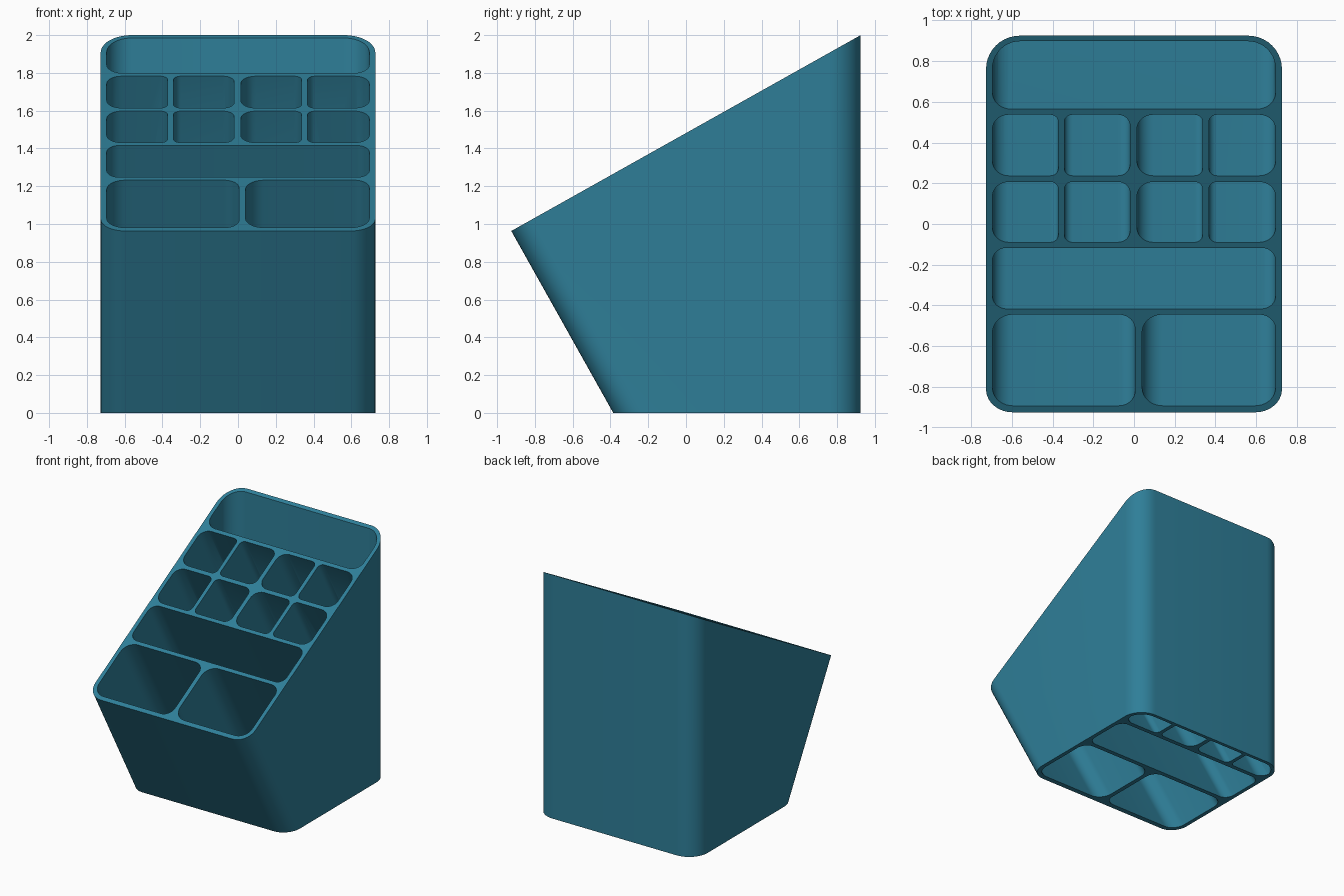
import bpy, bmesh, math

if "Cube" in bpy.data.objects:
    bpy.data.objects.remove(bpy.data.objects["Cube"])

HALF_W, FRONT, BACK = 0.727, -0.925, 0.925      # outer extents
LIP, TOP = 0.963, 2.0                           # rim height at front and back
WALL = 0.032
ANG = math.atan2(TOP - LIP, BACK - FRONT)
C, S, T = math.cos(ANG), math.sin(ANG), math.tan(ANG)


def rim_z(y):
    return LIP + (y - FRONT) * T


def rounded(x0, x1, y0, y1, radii, seg=10):
    """Rounded rectangle, corners: front left, front right, back right, back left."""
    pts = []
    corners = ((x0, y0, 1, 1), (x1, y0, -1, 1), (x1, y1, -1, -1), (x0, y1, 1, -1))
    for i, ((x, y, sx, sy), r) in enumerate(zip(corners, radii)):
        for k in range(seg + 1 if r else 1):
            a = math.pi + (i + k / seg) * math.pi / 2
            pts.append((x + sx * r + r * math.cos(a), y + sy * r + r * math.sin(a)))
    return pts


def loft(bm, top, bottom):
    """Closed solid between two matching loops."""
    t = [bm.verts.new(p) for p in top]
    b = [bm.verts.new(p) for p in bottom]
    bm.faces.new(t)
    bm.faces.new(b[::-1])
    for i in range(len(t)):
        j = (i + 1) % len(t)
        bm.faces.new((t[i], b[i], b[j], t[j]))


def make(name, bm):
    bmesh.ops.recalc_face_normals(bm, faces=bm.faces)
    me = bpy.data.meshes.new(name)
    bm.to_mesh(me)
    bm.free()
    ob = bpy.data.objects.new(name, me)
    bpy.context.collection.objects.link(ob)
    return ob


def boolean(ob, other, operation):
    m = ob.modifiers.new(operation.lower(), 'BOOLEAN')
    m.operation, m.object, m.solver = operation, other, 'EXACT'
    bpy.ops.object.select_all(action='DESELECT')
    ob.select_set(True)
    bpy.context.view_layer.objects.active = ob
    bpy.ops.object.modifier_apply(modifier=m.name)
    bpy.data.objects.remove(other)


# Body: front corners lean with the front wall, back corners run vertically
bm = bmesh.new()
front = rounded(-HALF_W, HALF_W, FRONT / C, BACK / C, (0.13,) * 4)[:22]
back = rounded(-HALF_W, HALF_W, FRONT, BACK, (0.165,) * 4)[22:]
top, bottom = [], []
for x, s in front:
    y = s * C
    top.append((x, y, rim_z(y)))
    bottom.append((x, y + rim_z(y) * T, 0))
for x, y in back:
    top.append((x, y, rim_z(y)))
    bottom.append((x, y, 0))
loft(bm, top, bottom)
body = make("organizer_body", bm)

# Pockets: prisms square to the sloping rim (x0, x1, y0, y1, corner radii)
pockets = [
    (-0.695, 0.005, -0.893, -0.445, (0.1, 0.08, 0.08, 0.1)),
    (0.04, 0.695, -0.893, -0.445, (0.1, 0.1, 0.08, 0.1)),
    (-0.695, 0.695, -0.417, -0.117, (0.07,) * 4),
    (-0.695, 0.695, 0.565, 1.3, (0.09, 0.09, 0, 0)),
]
columns = ((-0.695, -0.372, 0.08, 0.04), (-0.342, -0.02, 0.04, 0.06),
           (0.015, 0.337, 0.08, 0.04), (0.368, 0.695, 0.04, 0.08))
for y0, y1 in ((-0.09, 0.207), (0.237, 0.537)):
    for x0, x1, rl, rr in columns:
        pockets.append((x0, x1, y0, y1, (rl, rr, rr, rl)))

bm = bmesh.new()
for x0, x1, y0, y1, radii in pockets:
    loop = rounded(x0, x1, y0 / C, y1 / C, radii)
    ends = [[(x, s * C - S * n, rim_z(s * C) + C * n) for x, s in loop]
            for n in (0.1, -3.0)]
    loft(bm, *ends)
cutter = make("pocket_cutter", bm)
cutter.hide_render = True

# Inner core keeps the pockets clear of the upright back wall
bm = bmesh.new()
loop = rounded(-0.6955, 0.6955, -2, BACK - WALL + 0.005, (0, 0, 0.135, 0.135))
loft(bm, [(x, y, 3.0) for x, y in loop], [(x, y, -0.2) for x, y in loop])
core = make("inner_core", bm)
core.hide_render = True

boolean(cutter, core, 'INTERSECT')
boolean(body, cutter, 'DIFFERENCE')

# Finish
mat = bpy.data.materials.new("teal")
mat.diffuse_color = (0.028, 0.21, 0.315, 1)
mat.use_nodes = True
mat.node_tree.nodes["Principled BSDF"].inputs["Base Color"].default_value = mat.diffuse_color
body.data.materials.clear()
body.data.materials.append(mat)
for p in body.data.polygons:
    p.material_index = 0
bpy.ops.object.select_all(action='DESELECT')
body.select_set(True)
bpy.context.view_layer.objects.active = body
bpy.ops.object.shade_smooth_by_angle(angle=math.radians(30))
